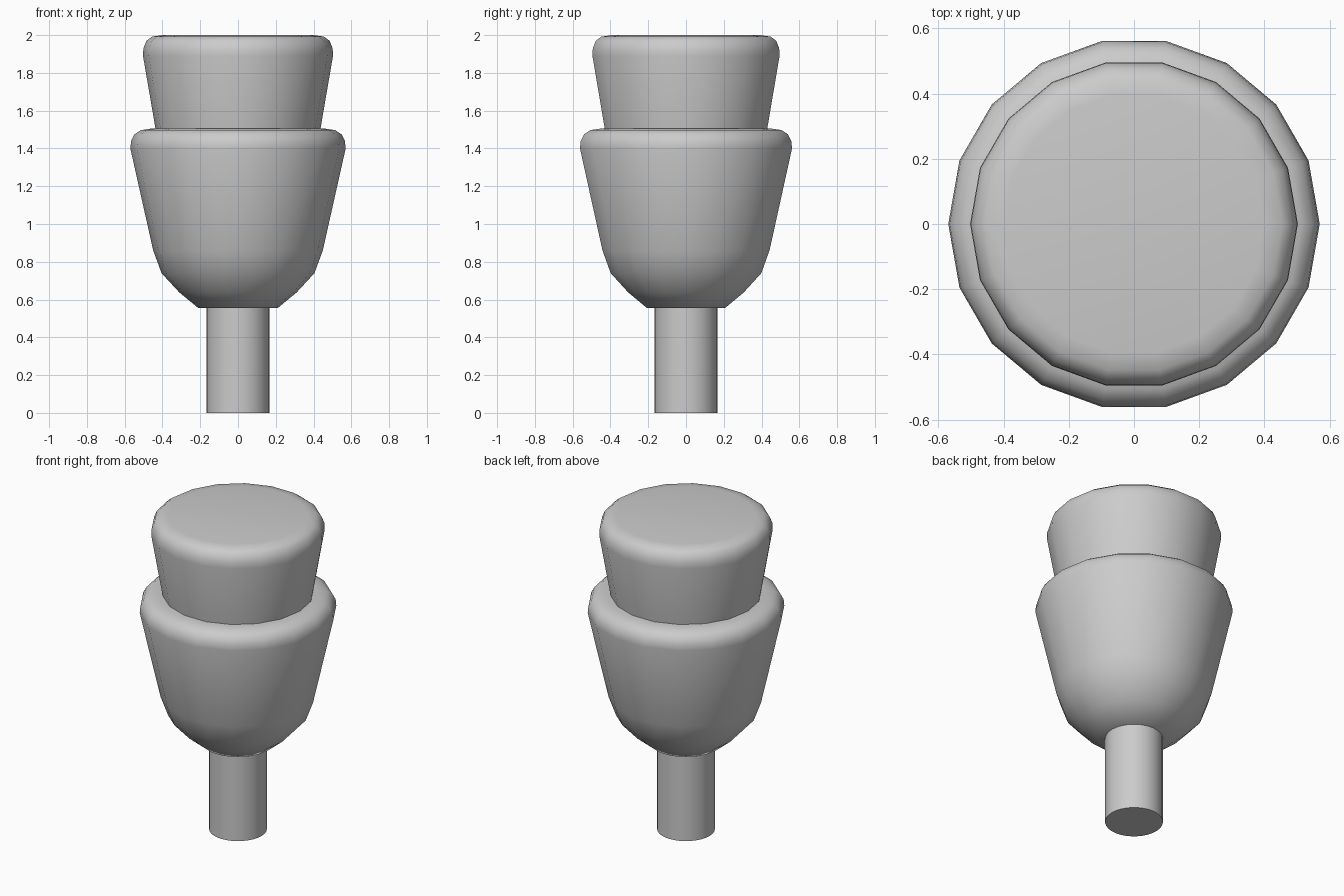
import bpy, bmesh, math

if "Cube" in bpy.data.objects:
    bpy.data.objects.remove(bpy.data.objects["Cube"])


def lathe(name, profile, sides, angle):
    """Revolve (radius, z) points around z and close both ends."""
    bm = bmesh.new()
    rings = []
    for r, z in profile:
        rings.append([bm.verts.new((r * math.cos(2 * math.pi * i / sides),
                                    r * math.sin(2 * math.pi * i / sides), z))
                      for i in range(sides)])
    for a, b in zip(rings, rings[1:]):
        for i in range(sides):
            j = (i + 1) % sides
            bm.faces.new((a[i], a[j], b[j], b[i]))
    bm.faces.new(rings[0][::-1])
    bm.faces.new(rings[-1])
    mesh = bpy.data.meshes.new(name)
    bm.to_mesh(mesh)
    bm.free()
    obj = bpy.data.objects.new(name, mesh)
    bpy.context.collection.objects.link(obj)
    bpy.ops.object.select_all(action='DESELECT')
    obj.select_set(True)
    bpy.context.view_layer.objects.active = obj
    bpy.ops.object.shade_smooth_by_angle(angle=math.radians(angle))
    return obj


# Round stem
lathe("stem", [(0.167, 0), (0.167, 0.57)], 32, 40)

# Rounded cup with a soft upper rim
lathe("cup", [(0.21, 0.555), (0.31, 0.637), (0.405, 0.74), (0.449, 0.86),
              (0.57, 1.40), (0.566, 1.44), (0.548, 1.475),
              (0.515, 1.497), (0.46, 1.505)], 18, 50)

# Flared top plug seated in the cup
lathe("top_plug", [(0.43, 1.46), (0.436, 1.50), (0.503, 1.89), (0.501, 1.93),
                   (0.485, 1.97), (0.455, 1.992), (0.40, 2.0)], 18, 50)
